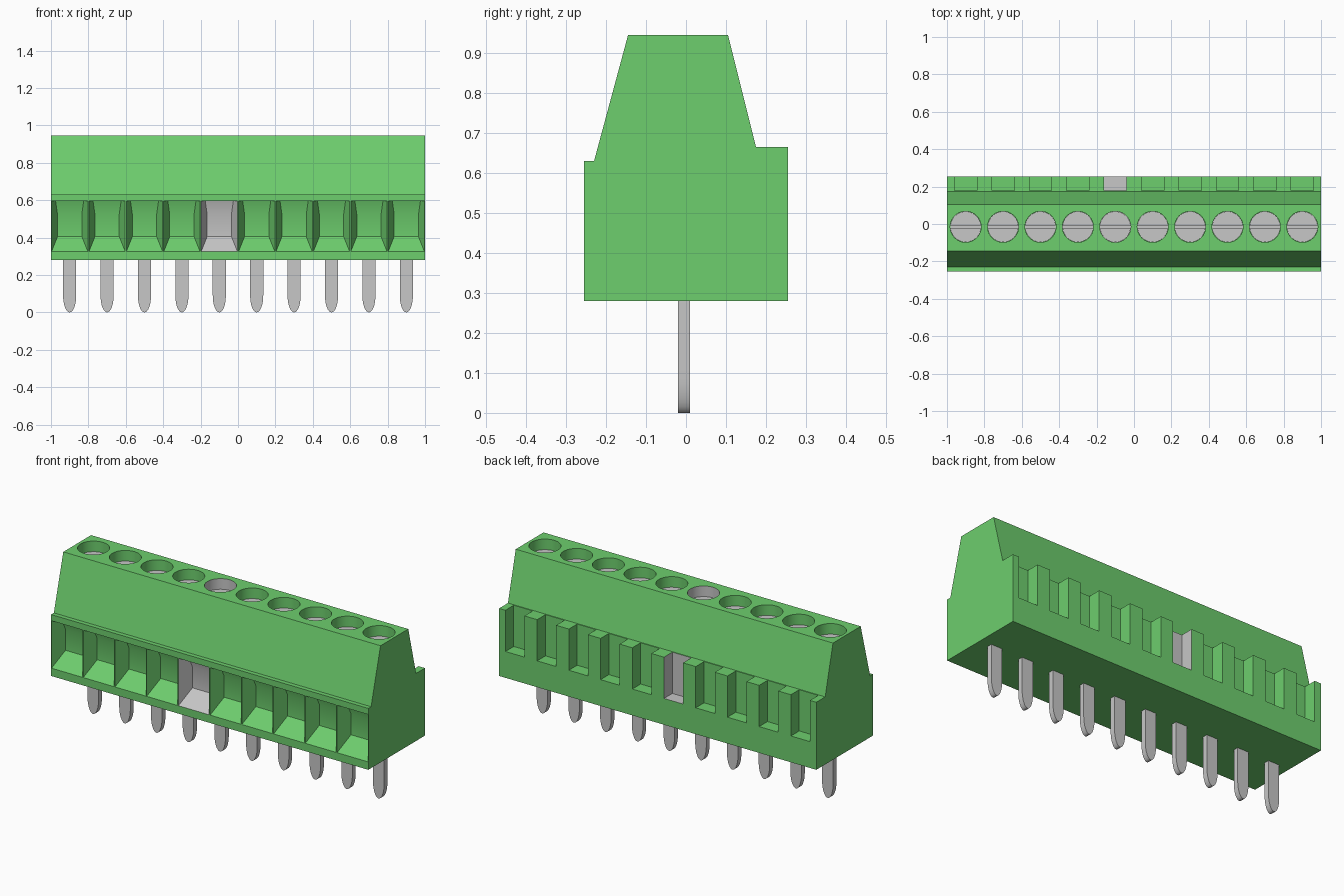
import bpy, bmesh, math
from mathutils import Vector

cube = bpy.data.objects.get("Cube")
if cube:
    bpy.data.objects.remove(cube, do_unlink=True)


def material(name, rgb):
    m = bpy.data.materials.new(name)
    m.use_nodes = True
    m.diffuse_color = (*rgb, 1)
    bsdf = next(n for n in m.node_tree.nodes if n.type == 'BSDF_PRINCIPLED')
    bsdf.inputs["Base Color"].default_value = (*rgb, 1)
    return m


GREEN = material("green plastic", (0.155, 0.62, 0.155))
GREY = material("grey metal", (0.57, 0.57, 0.57))

POLES = [-0.9 + 0.2 * i for i in range(10)]
GREY_POLE = 4            # the one pole with grey recesses
HOLE_Y, HOLE_R = -0.015, 0.083
SEGMENTS = 40


def make_object(name, bm, mats):
    bmesh.ops.recalc_face_normals(bm, faces=bm.faces)
    mesh = bpy.data.meshes.new(name)
    bm.to_mesh(mesh)
    bm.free()
    ob = bpy.data.objects.new(name, mesh)
    for m in mats:
        mesh.materials.append(m)
    bpy.context.collection.objects.link(ob)
    return ob


def prism(bm, outline, offset, index=0):
    """Extrude a closed outline of 3D points along an offset."""
    verts = [bm.verts.new(p) for p in outline]
    face = bm.faces.new(verts)
    out = bmesh.ops.extrude_face_region(bm, geom=[face], use_keep_orig=True)
    new = [g for g in out["geom"] if isinstance(g, bmesh.types.BMVert)]
    bmesh.ops.translate(bm, verts=new, vec=Vector(offset))
    for f in {f for v in verts + new for f in v.link_faces}:
        f.material_index = index


def arc(cx, cy, z, r, a0, a1, n, closed=False):
    steps = n if closed else n + 1
    return [(cx + r * math.cos(a0 + (a1 - a0) * i / n),
             cy + r * math.sin(a0 + (a1 - a0) * i / n), z) for i in range(steps)]


def funnel(bm, x, index):
    """Wire entry: flared sides, sloped floor, ceiling flat then sloped."""
    front, depth, flat = -0.255, 0.08, 0.055
    w0, w1 = 0.097, 0.065
    wm = w0 + (w1 - w0) * flat / depth
    half = [(w0, front - 0.04, 0.325), (w0, front - 0.04, 0.595),
            (w0, front, 0.325), (w0, front, 0.595),
            (wm, front + flat, 0.595),
            (w1, front + depth, 0.405), (w1, front + depth, 0.525)]
    verts = [bm.verts.new((x + s * w, y, z)) for w, y, z in half for s in (-1, 1)]
    bmesh.ops.convex_hull(bm, input=verts)
    for f in {f for v in verts if v.is_valid for f in v.link_faces}:
        f.material_index = index


def select_only(ob):
    bpy.ops.object.select_all(action='DESELECT')
    ob.select_set(True)
    bpy.context.view_layer.objects.active = ob


# Housing: side profile extruded along the row
profile = [(-0.255, 0.28), (-0.255, 0.63), (-0.23, 0.63), (-0.145, 0.945),
           (0.105, 0.945), (0.175, 0.665), (0.255, 0.665), (0.255, 0.28)]
bm = bmesh.new()
prism(bm, [(-1, y, z) for y, z in profile], (2, 0, 0))
housing = make_object("housing", bm, [GREEN, GREY])

# Recesses: wire entries, rear notches and screw holes
bm = bmesh.new()
for i, x in enumerate(POLES):
    index = 1 if i == GREY_POLE else 0
    funnel(bm, x, index)
    prism(bm, [(x - 0.06, 0.18, 0.43), (x + 0.06, 0.18, 0.43),
               (x + 0.06, 0.30, 0.43), (x - 0.06, 0.30, 0.43)], (0, 0, 0.3), index)
    prism(bm, arc(x, HOLE_Y, 0.86, HOLE_R, 0, 2 * math.pi, SEGMENTS, True),
          (0, 0, 0.15), index)
bmesh.ops.dissolve_limit(bm, angle_limit=0.01, verts=bm.verts, edges=bm.edges,
                         delimit={'MATERIAL'})
cutter = make_object("recess_cutter", bm, [GREEN, GREY])
cutter.hide_render = True

cut = housing.modifiers.new("recesses", 'BOOLEAN')
cut.operation = 'DIFFERENCE'
cut.solver = 'EXACT'
cut.object = cutter
select_only(housing)
bpy.ops.object.modifier_apply(modifier=cut.name)
bpy.data.objects.remove(cutter, do_unlink=True)
bpy.ops.object.shade_smooth_by_angle(angle=math.radians(20))

# Screws and pins, one of each per pole
for i, x in enumerate(POLES):
    # Slotted screw head: base disc and two raised halves
    bm = bmesh.new()
    r = HOLE_R - 0.001
    prism(bm, arc(x, HOLE_Y, 0.85, r, 0, 2 * math.pi, SEGMENTS, True), (0, 0, 0.018))
    a = math.asin(0.008 / r)
    for start in (0, math.pi):
        prism(bm, arc(x, HOLE_Y, 0.865, r, start + a, start + math.pi - a, SEGMENTS // 2),
              (0, 0, 0.02))
    screw = make_object(f"screw_{i + 1}", bm, [GREY])
    select_only(screw)
    bpy.ops.object.shade_smooth_by_angle(angle=math.radians(20))

    # Flat pin with a rounded tip
    bm = bmesh.new()
    w, tip, n = 0.035, 0.09, 16
    outline = [(x + w, -0.02, 0.30), (x - w, -0.02, 0.30)]
    for k in range(n + 1):
        t = math.pi + math.pi * k / n
        outline.append((x + w * math.cos(t), -0.02, tip + tip * math.sin(t)))
    prism(bm, outline, (0, 0.03, 0))
    pin = make_object(f"pin_{i + 1}", bm, [GREY])
    select_only(pin)
    bpy.ops.object.shade_smooth_by_angle(angle=math.radians(30))
